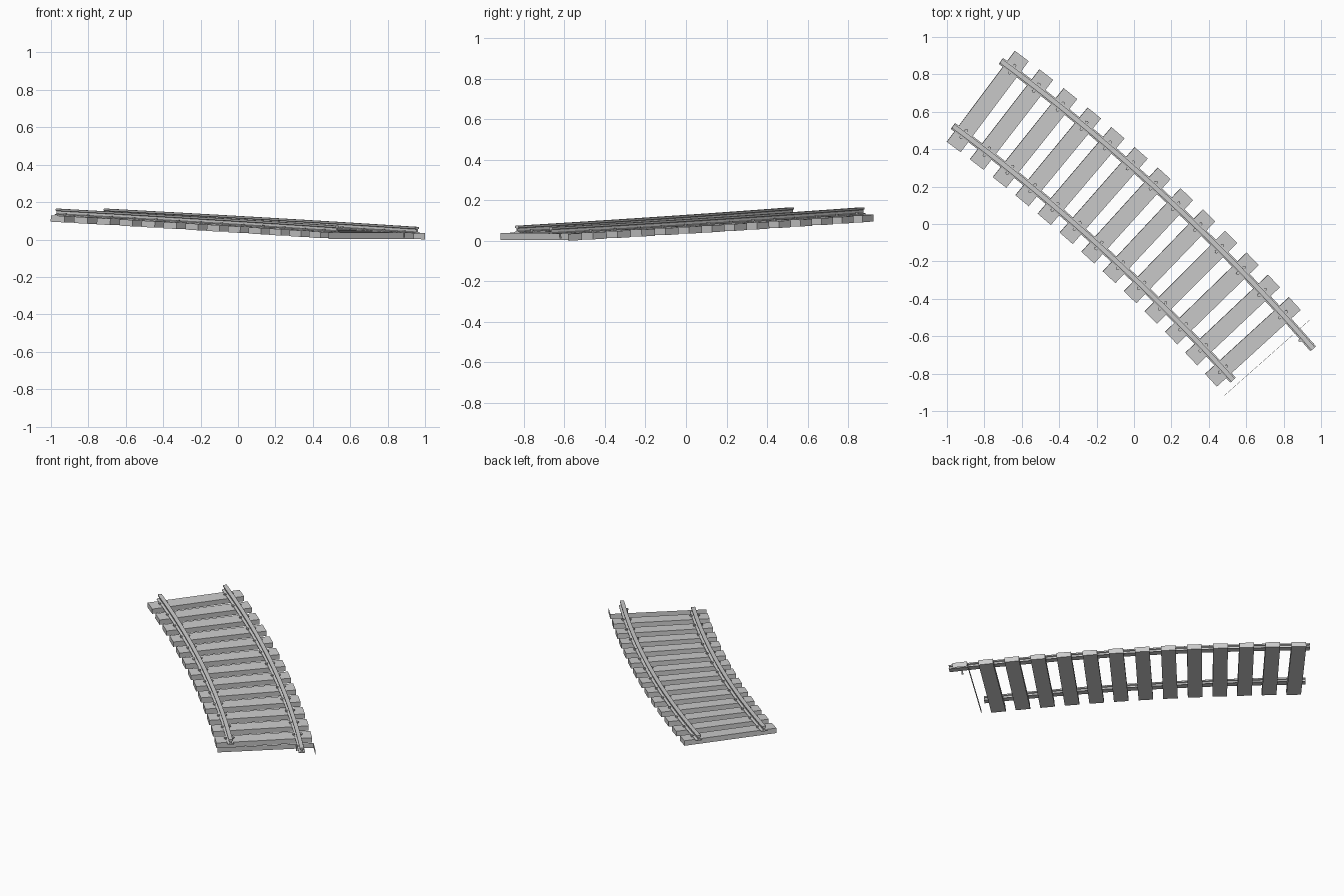
import bpy, bmesh
from math import cos, sin, radians
from mathutils import Vector, Matrix

if "Cube" in bpy.data.objects:
    bpy.data.objects.remove(bpy.data.objects["Cube"])

CX, CY, R = -6.894, -7.511, 10.2      # centre and radius of the track curve
A_LAST, STEP, COUNT = 41.53, 0.897, 14
SLOPE = 0.044
HALF_L, HALF_W, THICK = 0.304, 0.046, 0.034
GAUGE = 0.216


def frame(angle):
    """Matrix on the track bed: X = outwards, Y = uphill along the track, Z = up."""
    a = radians(angle)
    z = 0.002 + SLOPE * R * radians(angle - A_LAST)
    x = Vector((cos(a), sin(a), 0))
    y = Vector((-sin(a), cos(a), SLOPE)).normalized()
    m = Matrix((x, y, x.cross(y))).transposed().to_4x4()
    m.translation = (CX + R * cos(a), CY + R * sin(a), z)
    return m


def finish(name, bm, fix=True):
    if fix:
        bmesh.ops.recalc_face_normals(bm, faces=bm.faces)
    me = bpy.data.meshes.new(name)
    bm.to_mesh(me)
    bm.free()
    ob = bpy.data.objects.new(name, me)
    bpy.context.collection.objects.link(ob)


# Sleepers: 13 complete blocks
angles = [A_LAST + i * STEP for i in range(COUNT)]
bm = bmesh.new()
for a in angles[1:]:
    m = frame(a) @ Matrix.Translation((0, 0, THICK / 2)) \
        @ Matrix.Diagonal((2 * HALF_L, 2 * HALF_W, THICK, 1))
    bmesh.ops.create_cube(bm, size=1, matrix=m)
finish("sleepers", bm)

# Cut-off last sleeper: only its uphill side and its outer end remain
bm = bmesh.new()
m = frame(A_LAST)
pts = [(-HALF_L, HALF_W), (HALF_L, HALF_W), (HALF_L, -HALF_W)]
low = [bm.verts.new(m @ Vector((x, y, 0))) for x, y in pts]
top = [bm.verts.new(m @ Vector((x, y, THICK))) for x, y in pts]
for i in range(2):
    bm.faces.new((low[i + 1], low[i], top[i], top[i + 1]))
finish("cut_sleeper", bm, False)

# Rails: I-shaped profile swept along the curve
half = [(0.020, 0.034), (0.020, 0.038), (0.005, 0.042), (0.005, 0.056),
        (0.013, 0.059), (0.013, 0.067), (0.010, 0.069)]
profile = half + [(-x, z) for x, z in reversed(half)]


def rail(name, offset, start, end, segs=26):
    bm = bmesh.new()
    rings = []
    for i in range(segs + 1):
        m = frame(start + (end - start) * i / segs)
        rings.append([bm.verts.new(m @ Vector((offset + x, 0, z))) for x, z in profile])
    n = len(profile)
    for r0, r1 in zip(rings, rings[1:]):
        for j in range(n):
            k = (j + 1) % n
            bm.faces.new((r0[j], r0[k], r1[k], r1[j]))
    bm.faces.new(rings[0])
    bm.faces.new(rings[-1])
    finish(name, bm)


rail("outer_rail", GAUGE, 53.6, 41.09)
rail("inner_rail", -GAUGE, 53.6, 41.98)

# Spikes: shaft and flat head on each side of each rail
bm = bmesh.new()
for i, a in enumerate(angles):
    spots = [s * GAUGE + d * 0.023 for s in (-1, 1) for d in (-1, 1)]
    if i == 0:
        spots = [GAUGE - 0.023]
    for x in spots:
        for r, z0, z1 in ((0.005, 0.010, 0.040), (0.009, 0.040, 0.046)):
            m = frame(a) @ Matrix.Translation((x, 0, (z0 + z1) / 2))
            bmesh.ops.create_cone(bm, cap_ends=True, segments=8, radius1=r,
                                  radius2=r, depth=z1 - z0, matrix=m)
finish("spikes", bm)
